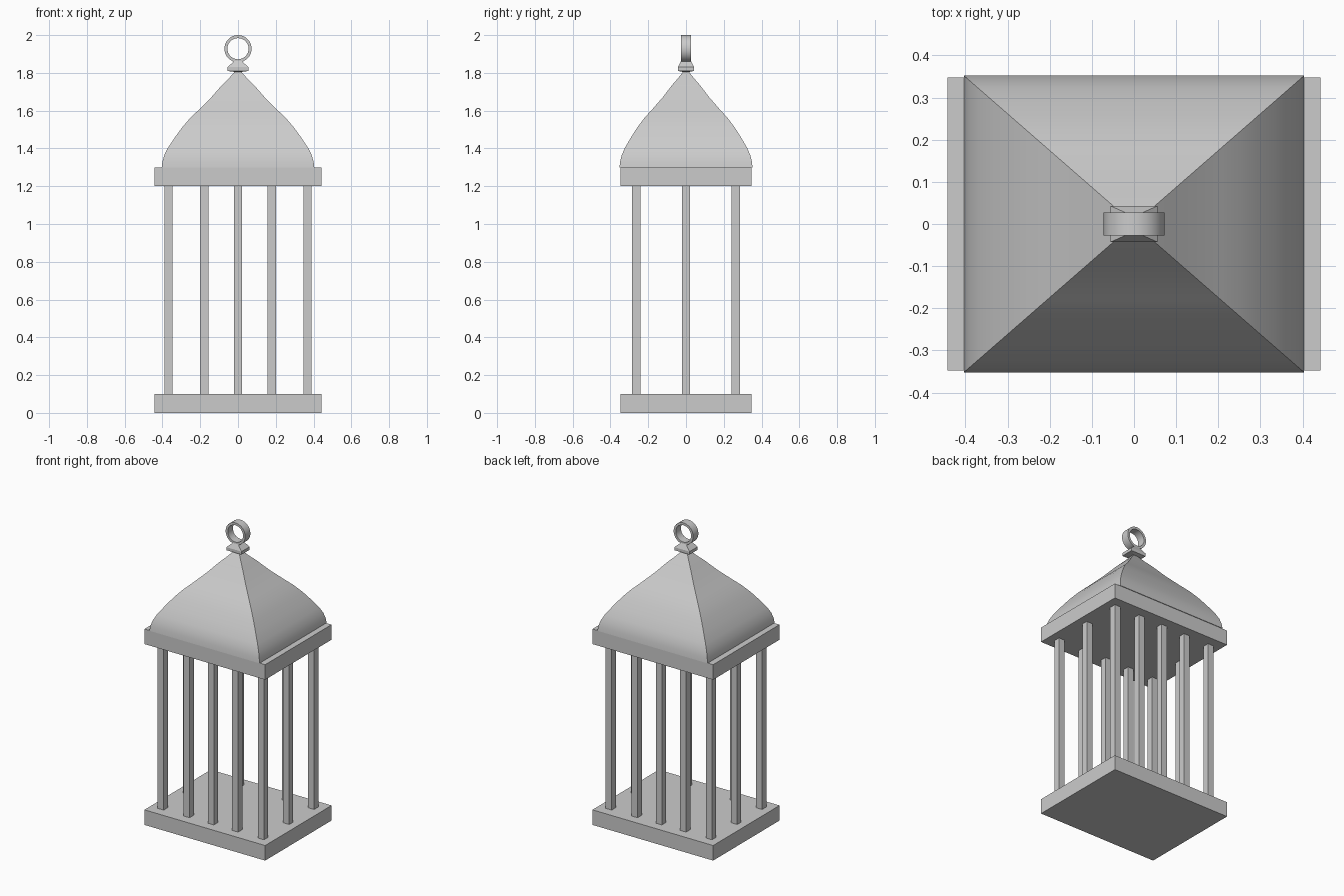
import bpy, bmesh
from math import sin, cos, pi, radians

if "Cube" in bpy.data.objects:
    bpy.data.objects.remove(bpy.data.objects["Cube"])


def make(name, bm, smooth=None):
    bmesh.ops.recalc_face_normals(bm, faces=bm.faces)
    me = bpy.data.meshes.new(name)
    bm.to_mesh(me)
    bm.free()
    ob = bpy.data.objects.new(name, me)
    bpy.context.collection.objects.link(ob)
    if smooth:
        bpy.ops.object.select_all(action='DESELECT')
        ob.select_set(True)
        bpy.context.view_layer.objects.active = ob
        bpy.ops.object.shade_smooth_by_angle(angle=radians(smooth))
    return ob


def rect_loft(name, sections, smooth=None):
    """Stack of rectangles given as (half x, half y, z), capped at both ends."""
    bm = bmesh.new()
    rings = [[bm.verts.new((sx * hx, sy * hy, z))
              for sx, sy in ((-1, -1), (1, -1), (1, 1), (-1, 1))]
             for hx, hy, z in sections]
    for a, b in zip(rings, rings[1:]):
        for i in range(4):
            j = (i + 1) % 4
            bm.faces.new((a[i], a[j], b[j], b[i]))
    bm.faces.new(rings[0])
    bm.faces.new(rings[-1])
    return make(name, bm, smooth)


# base and upper slab
rect_loft("base", [(0.443, 0.348, 0), (0.443, 0.348, 0.1)])
rect_loft("upper_slab", [(0.443, 0.348, 1.2), (0.443, 0.348, 1.3)])

# bars around the edge
spots = [(x, y) for y in (-0.263, 0.263) for x in (-0.368, -0.178, 0, 0.178, 0.368)]
spots += [(-0.368, 0), (0.368, 0)]
for n, (x, y) in enumerate(spots, 1):
    w = 0.022 if y else 0.02
    bar = rect_loft(f"bar_{n}", [(0.022, w, 0.1), (0.022, w, 1.2)])
    bar.location = (x, y, 0)

# bell-shaped four-sided roof
profile = [(0.404, 1.3), (0.400, 1.33), (0.390, 1.365), (0.370, 1.405),
           (0.333, 1.46), (0.295, 1.512), (0.254, 1.56), (0.205, 1.607),
           (0.142, 1.67), (0.085, 1.735), (0.045, 1.775), (0.010, 1.815)]
rect_loft("roof", [(h, h * 0.872, z) for h, z in profile], smooth=35)

# finial block under the ring
rect_loft("finial", [(0.015, 0.015, 1.805), (0.056, 0.043, 1.81), (0.056, 0.043, 1.83),
                     (0.02, 0.027, 1.862), (0.02, 0.027, 1.868)])

# hanging ring with a rectangular section
bm = bmesh.new()
N = 32
section = ((0.072, -0.027), (0.072, 0.027), (0.056, 0.027), (0.056, -0.027))
loops = [[bm.verts.new((r * cos(2 * pi * k / N), y, 1.928 + r * sin(2 * pi * k / N)))
          for r, y in section] for k in range(N)]
for k in range(N):
    a, b = loops[k], loops[(k + 1) % N]
    for i in range(4):
        j = (i + 1) % 4
        bm.faces.new((a[i], a[j], b[j], b[i]))
make("hanging_ring", bm, smooth=35)
